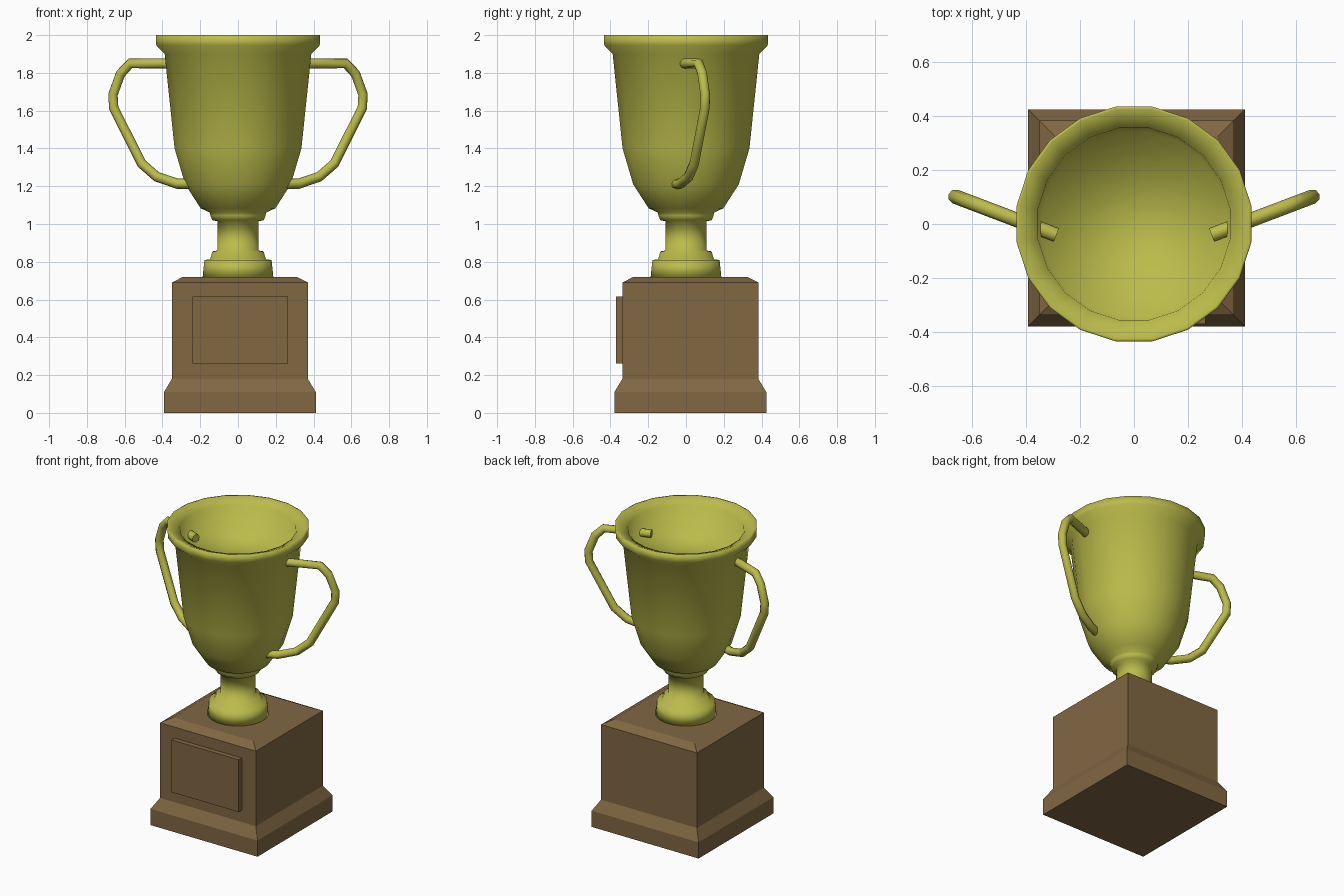
import bpy, bmesh, math

if "Cube" in bpy.data.objects:
    bpy.data.objects.remove(bpy.data.objects["Cube"])

def material(name, color):
    m = bpy.data.materials.new(name)
    m.diffuse_color = (*color, 1)
    m.use_nodes = True
    m.node_tree.nodes["Principled BSDF"].inputs["Base Color"].default_value = m.diffuse_color
    return m

gold = material("gold", (0.5, 0.5, 0.07))
wood = material("wood", (0.22, 0.135, 0.055))

def lathe(name, profile, sides, mat, center=(0, 0), start=0.0, smooth=False):
    """Closed stack of polygon rings from (radius, z) pairs."""
    bm = bmesh.new()
    rings = []
    for r, z in profile:
        rings.append([bm.verts.new((center[0] + r * math.cos(start + i * math.tau / sides),
                                    center[1] + r * math.sin(start + i * math.tau / sides), z))
                      for i in range(sides)])
    for a, b in zip(rings, rings[1:]):
        for i in range(sides):
            j = (i + 1) % sides
            bm.faces.new((a[i], a[j], b[j], b[i]))
    bm.faces.new(rings[0][::-1])
    bm.faces.new(rings[-1])
    for f in bm.faces:
        f.smooth = smooth
    me = bpy.data.meshes.new(name)
    bm.to_mesh(me)
    bm.free()
    me.materials.append(mat)
    ob = bpy.data.objects.new(name, me)
    bpy.context.collection.objects.link(ob)
    return ob

# Square plinth with flared skirt and chamfered top (half widths)
plinth = [(0.402, 0), (0.402, 0.11), (0.36, 0.18), (0.36, 0.69), (0.302, 0.72)]
lathe("plinth", [(h * math.sqrt(2), z) for h, z in plinth], 4, wood,
      center=(0.01, 0.023), start=math.pi / 4)

# Blank plaque on the front
bpy.ops.mesh.primitive_cube_add(size=1, location=(0.012, -0.345, 0.438))
plaque = bpy.context.object
plaque.name = "plaque"
plaque.scale = (0.505, 0.05, 0.355)
plaque.data.materials.append(wood)

# Cup: foot, stem, collar, bowl, lip and recessed inside
cup = [(0.19, 0.715), (0.18, 0.81), (0.15, 0.812), (0.137, 0.855), (0.11, 0.86),
       (0.11, 1.015), (0.138, 1.02), (0.148, 1.045), (0.15, 1.06), (0.2, 1.083),
       (0.283, 1.21), (0.34, 1.4), (0.393, 1.9), (0.438, 1.945), (0.44, 2.0),
       (0.43, 2.0), (0.36, 1.97), (0.345, 1.82)]
lathe("cup", cup, 20, gold, start=math.tau / 40, smooth=True)

# Bent tube handles, swept slightly backward, one per side
path = [(0.288, 1.847), (0.40, 1.85), (0.57, 1.85), (0.622, 1.795), (0.662, 1.685),
        (0.658, 1.615), (0.51, 1.32), (0.43, 1.25), (0.32, 1.213), (0.25, 1.213)]
for side, label in ((-1, "left"), (1, "right")):
    cu = bpy.data.curves.new(label + "_handle", 'CURVE')
    cu.dimensions = '3D'
    cu.bevel_depth = 0.027
    cu.bevel_resolution = 2
    cu.use_fill_caps = True
    sp = cu.splines.new('POLY')
    sp.points.add(len(path) - 1)
    for p, (x, z) in zip(sp.points, path):
        p.co = (side * x, 0.38 * x - 0.15, z, 1)
    sp.use_smooth = True
    cu.materials.append(gold)
    ob = bpy.data.objects.new(label + "_handle", cu)
    bpy.context.collection.objects.link(ob)
